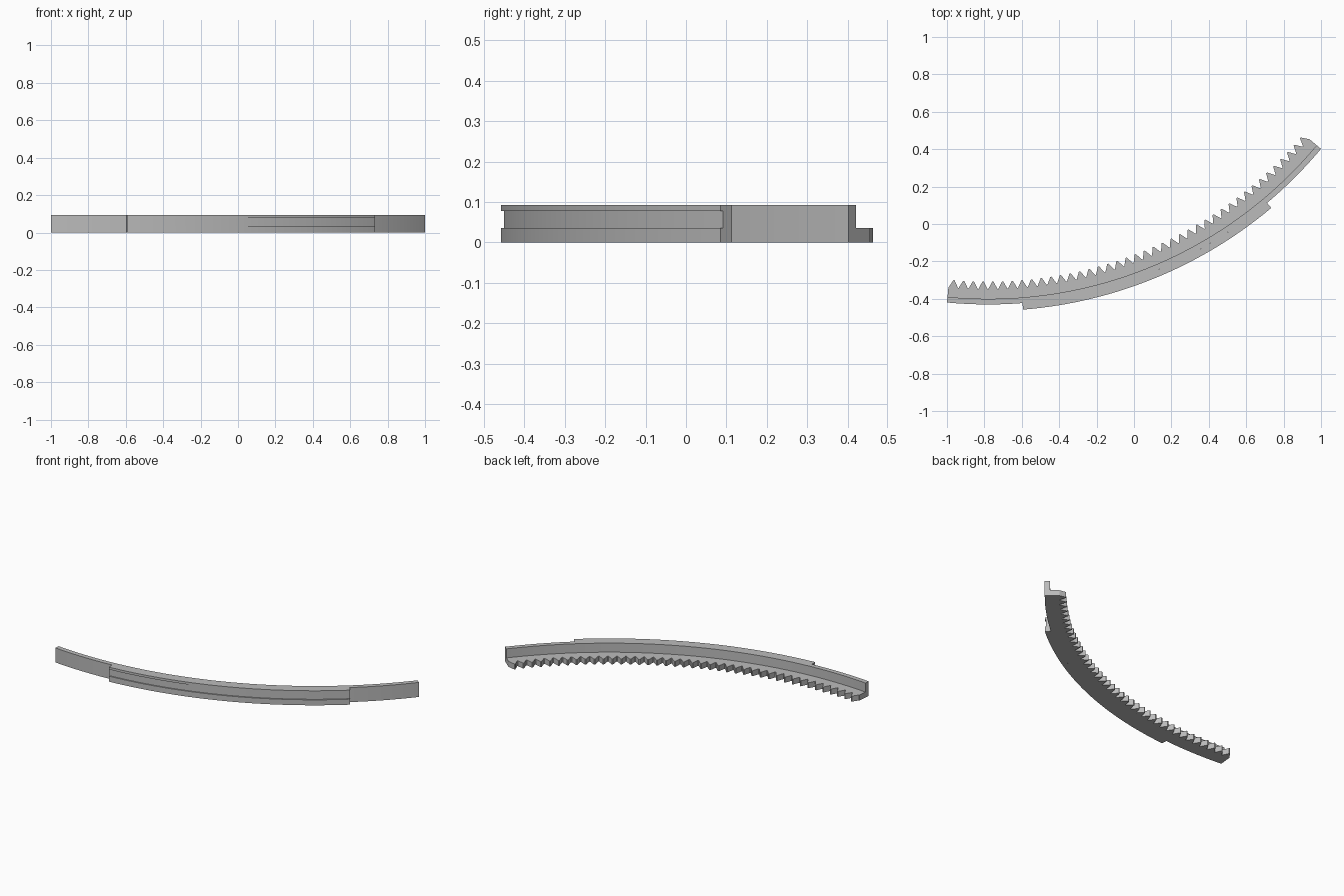
import bpy, bmesh
from math import sin, cos, radians

cube = bpy.data.objects.get("Cube")
if cube:
    bpy.data.objects.remove(cube, do_unlink=True)

grey = bpy.data.materials.new("plain grey")
grey.use_nodes = True
colour = (0.5, 0.5, 0.5, 1)
grey.diffuse_color = colour
grey.node_tree.nodes["Principled BSDF"].inputs["Base Color"].default_value = colour

# Shared arc geometry
CX, CY = -0.78, 1.89
START, END = -5.44, 50.1
TEETH = 41
ROOT, TIP = 2.237, 2.198
WALL_IN, WALL_OUT, FLANGE_OUT = 2.29, 2.32, 2.355
LEDGE, TOP = 0.035, 0.093


def sweep(name, sections):
    """Skin a list of (angle, [(radius, z), ...]) sections into a capped solid."""
    bm = bmesh.new()
    rings = []
    for angle, profile in sections:
        a = radians(angle)
        rings.append([bm.verts.new((CX + r * sin(a), CY - r * cos(a), z))
                      for r, z in profile])
    for one, two in zip(rings, rings[1:]):
        for i in range(len(one)):
            j = (i + 1) % len(one)
            bm.faces.new((one[i], one[j], two[j], two[i]))
    bm.faces.new(rings[0])
    bm.faces.new(rings[-1][::-1])
    bmesh.ops.recalc_face_normals(bm, faces=bm.faces[:])
    mesh = bpy.data.meshes.new(name)
    bm.to_mesh(mesh)
    bm.free()
    mesh.materials.append(grey)
    obj = bpy.data.objects.new(name, mesh)
    bpy.context.collection.objects.link(obj)
    bpy.ops.object.select_all(action="DESELECT")
    obj.select_set(True)
    bpy.context.view_layer.objects.active = obj
    bpy.ops.object.shade_smooth_by_angle(angle=radians(20))
    return obj


# Toothed ledge with the upright wall behind it
def rack_profile(inner):
    return [(inner, 0), (WALL_OUT, 0), (WALL_OUT, TOP),
            (WALL_IN, TOP), (WALL_IN, LEDGE), (inner, LEDGE)]


pitch = (END - START) / TEETH
tooth = [(0.04, ROOT), (0.44, TIP), (0.56, TIP), (0.96, ROOT)]
rack = [(START, rack_profile(ROOT))]
for t in range(TEETH):
    rack += [(START + (t + f) * pitch, rack_profile(r)) for f, r in tooth]
rack.append((END, rack_profile(ROOT)))
sweep("toothed_rack", rack)

# Shorter outer flange with a shallow groove along its face
GROOVE = FLANGE_OUT - 0.0075
flange_profile = [(WALL_OUT, 0), (FLANGE_OUT, 0), (FLANGE_OUT, LEDGE),
                  (GROOVE, LEDGE), (GROOVE, 0.078), (FLANGE_OUT, 0.078),
                  (FLANGE_OUT, TOP), (WALL_OUT, TOP)]
F_START, F_END, STEPS = 4.55, 40.0, 72
sweep("grooved_flange",
      [(F_START + (F_END - F_START) * i / STEPS, flange_profile)
       for i in range(STEPS + 1)])
